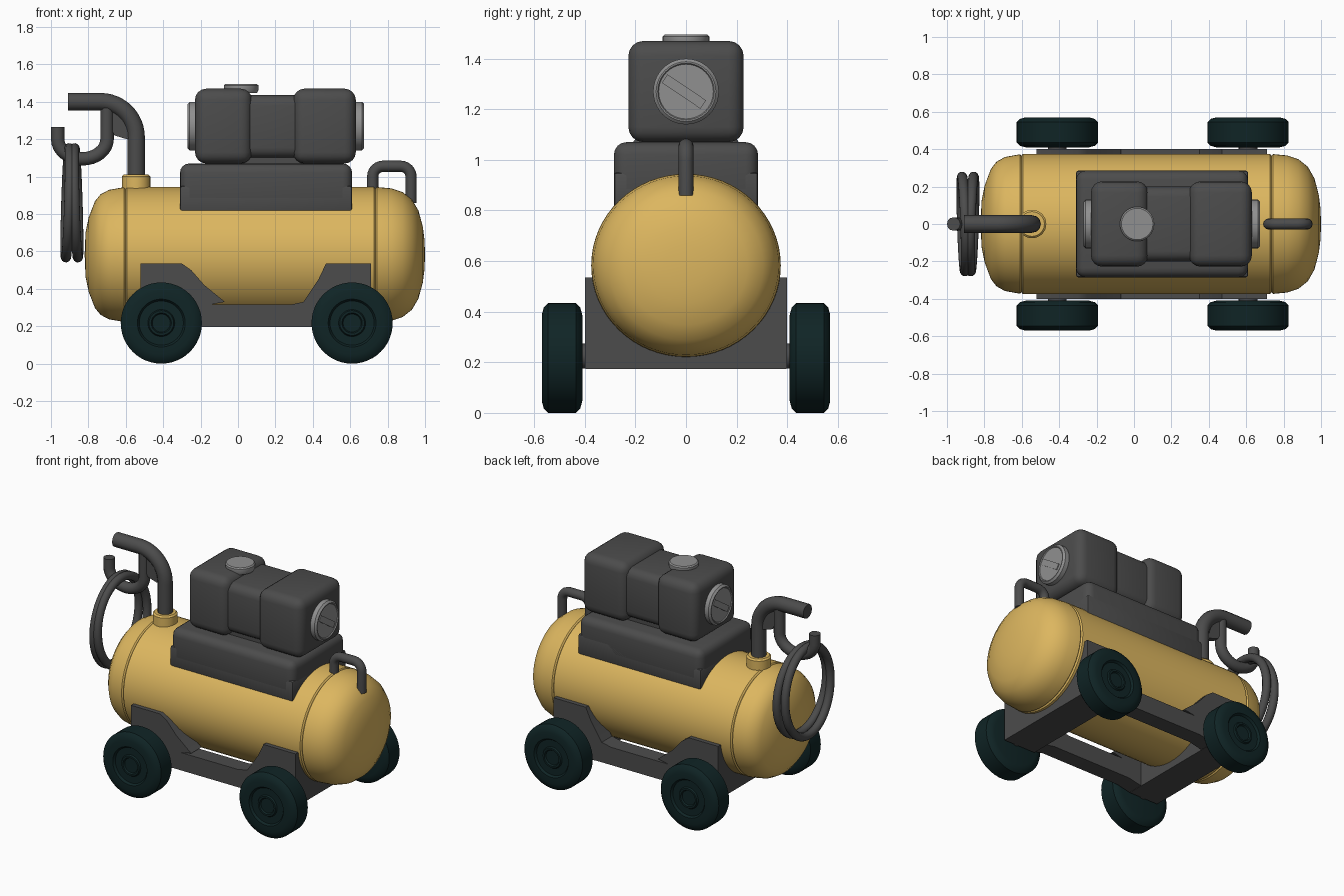
import bpy, bmesh, math
from mathutils import Matrix, Vector

if "Cube" in bpy.data.objects:
    bpy.data.objects.remove(bpy.data.objects["Cube"])

def mat(name, r, g, b):
    m = bpy.data.materials.new(name)
    m.diffuse_color = (r, g, b, 1)
    m.use_nodes = True
    m.node_tree.nodes["Principled BSDF"].inputs["Base Color"].default_value = m.diffuse_color
    return m

YELLOW = mat("tank yellow", 0.72, 0.47, 0.115)
GREY = mat("dark grey", 0.072, 0.072, 0.072)
STEEL = mat("light grey", 0.28, 0.28, 0.28)
RUBBER = mat("dark teal rubber", 0.005, 0.018, 0.019)

def finish(bm, name, material, angle=35):
    bmesh.ops.recalc_face_normals(bm, faces=bm.faces[:])
    me = bpy.data.meshes.new(name)
    bm.to_mesh(me)
    bm.free()
    me.materials.append(material)
    ob = bpy.data.objects.new(name, me)
    bpy.context.collection.objects.link(ob)
    smooth(ob, angle)
    return ob

def smooth(ob, angle=35):
    bpy.ops.object.select_all(action='DESELECT')
    ob.select_set(True)
    bpy.context.view_layer.objects.active = ob
    bpy.ops.object.shade_smooth_by_angle(angle=math.radians(angle))

def box(name, x, y, z, material, bevel=0, seg=4):
    bm = bmesh.new()
    bmesh.ops.create_cube(bm, size=1)
    for v in bm.verts:
        for i, (a, b) in enumerate((x, y, z)):
            v.co[i] = (a + b) / 2 + v.co[i] * (b - a)
    if bevel:
        bmesh.ops.bevel(bm, geom=bm.edges[:], offset=bevel, segments=seg,
                        profile=0.5, affect='EDGES')
    return finish(bm, name, material)

def lathe(name, profile, axis, centre, material, steps=48, stretch=1.0):
    """Spin (distance, radius) pairs about an axis; stretch widens y."""
    axis = Vector(axis)
    side = Vector((0, 0, 1)) if abs(axis.z) < 0.5 else Vector((1, 0, 0))
    other = axis.cross(side)
    bm = bmesh.new()
    rings = []
    for d, r in profile:
        ring = []
        for i in range(steps):
            a = 2 * math.pi * i / steps
            p = axis * d + side * (r * math.cos(a)) + other * (r * math.sin(a))
            p.y *= stretch
            ring.append(bm.verts.new(p + Vector(centre)))
        rings.append(ring)
    for a, b in zip(rings, rings[1:]):
        for i in range(steps):
            j = (i + 1) % steps
            bm.faces.new((a[i], a[j], b[j], b[i]))
    bmesh.ops.remove_doubles(bm, verts=bm.verts[:], dist=1e-5)
    return finish(bm, name, material)

def plate(name, outline, y0, y1, material):
    """Extrude an x-z outline from y0 to y1."""
    bm = bmesh.new()
    f = bm.faces.new([bm.verts.new((x, y0, z)) for x, z in outline])
    res = bmesh.ops.extrude_face_region(bm, geom=[f])
    for v in res["geom"]:
        if isinstance(v, bmesh.types.BMVert):
            v.co.y = y1
    return finish(bm, name, material)

def arc(cx, cz, rx, rz, a0, a1, n=10):
    return [(cx + rx * math.cos(math.radians(a0 + (a1 - a0) * i / n)), 0,
             cz + rz * math.sin(math.radians(a0 + (a1 - a0) * i / n)))
            for i in range(n + 1)]

def tube(name, pts, radius, material, closed=False):
    cu = bpy.data.curves.new(name, 'CURVE')
    cu.dimensions = '3D'
    cu.bevel_depth = radius
    cu.bevel_resolution = 4
    cu.use_fill_caps = True
    sp = cu.splines.new('POLY')
    sp.points.add(len(pts) - 1)
    for p, q in zip(sp.points, pts):
        p.co = (*q, 1)
    sp.use_cyclic_u = closed
    cu.materials.append(material)
    ob = bpy.data.objects.new(name, cu)
    bpy.context.collection.objects.link(ob)
    bpy.ops.object.select_all(action='DESELECT')
    ob.select_set(True)
    bpy.context.view_layer.objects.active = ob
    bpy.ops.object.convert(target='MESH')
    smooth(bpy.context.view_layer.objects.active)

# Tank with domed ends and seam grooves
lathe("tank", [(-0.82, 0), (-0.815, 0.12), (-0.798, 0.2), (-0.765, 0.285), (-0.735, 0.322),
               (-0.69, 0.346), (-0.61, 0.36), (-0.602, 0.353), (-0.594, 0.362),
               (0.727, 0.362), (0.735, 0.353), (0.743, 0.361), (0.82, 0.354), (0.88, 0.334),
               (0.93, 0.295), (0.965, 0.235), (0.988, 0.15), (0.997, 0.08), (1.0, 0)],
      (1, 0, 0), (0, 0, 0.583), YELLOW, 64, 1.035)

# Chassis: side plates with gussets, and cross saddles
SIDE = [(-0.52, 0.175), (-0.3, 0.175), (-0.2, 0.195), (0.4, 0.195), (0.5, 0.175), (0.71, 0.175),
        (0.71, 0.535), (0.47, 0.535), (0.43, 0.45), (0.35, 0.33), (0.28, 0.315), (-0.15, 0.315),
        (-0.07, 0.33), (-0.18, 0.42), (-0.25, 0.5), (-0.3, 0.535), (-0.52, 0.535)]
for s, side in ((-1, "front"), (1, "back")):
    plate(side + "_side_plate", SIDE, s * 0.29, s * 0.4, GREY)
for x0, x1, end in ((-0.52, -0.3, "left"), (0.47, 0.71, "right")):
    box(end + "_saddle", (x0, x1), (-0.398, 0.398), (0.173, 0.533), GREY)

# Wheels and axles
WHEEL = [(0.41, 0), (0.41, 0.17), (0.418, 0.2), (0.435, 0.217), (0.545, 0.217), (0.562, 0.2),
         (0.57, 0.17), (0.57, 0.128), (0.556, 0.118), (0.556, 0.072), (0.566, 0.066),
         (0.566, 0.054), (0.556, 0.048), (0.556, 0)]
for x, end in ((-0.41, "left"), (0.61, "right")):
    for s, side in ((-1, "front"), (1, "back")):
        lathe(f"{side}_{end}_wheel", WHEEL, (0, s, 0), (x, 0, 0.217), RUBBER)
    lathe(end + "_axle", [(-0.42, 0), (-0.42, 0.05), (0.42, 0.05), (0.42, 0)],
          (0, 1, 0), (x, 0, 0.225), GREY, 24)

# Motor and its base
box("motor_base", (-0.31, 0.61), (-0.285, 0.285), (0.835, 1.07), GREY, 0.05)
box("base_skirt", (-0.31, 0.61), (-0.285, 0.285), (0.81, 0.95), GREY, 0.012, 2)
box("motor_neck", (-0.1, 0.5), (-0.15, 0.15), (1.04, 1.15), GREY)
box("motor_left_block", (-0.23, 0.075), (-0.228, 0.228), (1.07, 1.47), GREY, 0.06)
box("motor_right_block", (0.295, 0.63), (-0.228, 0.228), (1.07, 1.47), GREY, 0.06)
box("motor_middle", (0.0, 0.37), (-0.2, 0.2), (1.1, 1.435), GREY, 0.055)

# Caps with slot bars
CAP = [(0, 0), (0, 0.13), (0.03, 0.13), (0.042, 0.118), (0.042, 0.112), (0.036, 0.108), (0.036, 0)]
for s, x, end in ((-1, -0.228, "left"), (1, 0.632, "right")):
    lathe(end + "_cap", CAP, (s, 0, 0), (x, 0, 1.27), STEEL, 40)
    bar = box(end + "_cap_bar", (-0.004, 0.004), (-0.092, 0.092), (-0.02, 0.02), STEEL)
    bar.matrix_world = (Matrix.Translation((x + s * 0.038, -0.008 * s, 1.27))
                        @ Matrix.Rotation(math.radians(-34 * s), 4, 'X'))
lathe("filler_cap", [(0, 0), (0, 0.085), (0.015, 0.092), (0.04, 0.092), (0.047, 0.084), (0.047, 0)],
      (0, 0, 1), (0.017, 0, 1.448), STEEL, 40)

# Outlet pipe, collar, hose hook and web
lathe("pipe_collar", [(0, 0), (0, 0.076), (0.1, 0.076), (0.11, 0.066), (0.11, 0)],
      (0, 0, 1), (-0.545, 0, 0.9), YELLOW, 32)
tube("outlet_pipe", [(-0.545, 0, 0.95)] + arc(-0.735, 1.21, 0.19, 0.19, 0, 90, 12)
     + [(-0.91, 0, 1.4)], 0.047, GREY)
tube("hose_hook", [(-0.7, 0, 1.4)] + arc(-0.832, 1.2, 0.132, 0.105, 0, -180, 16)
     + [(-0.964, 0, 1.265)], 0.036, GREY)
plate("hook_web", [(-0.7, 1.39), (-0.6, 1.34), (-0.56, 1.2), (-0.595, 1.2), (-0.66, 1.22),
                   (-0.7, 1.3)], -0.02, 0.02, GREY)

# Coiled hose: two tilted loops
for s, nm in ((-1, "outer"), (1, "inner")):
    pts = []
    for i in range(48):
        a = 2 * math.pi * i / 48
        pts.append((-0.888 + s * (0.023 - 0.009 * math.sin(a) + 0.008 * math.cos(a)),
                    0.253 * math.cos(a), 0.86 + 0.292 * math.sin(a)))
    tube(nm + "_hose_loop", pts, 0.027, GREY, True)

# Grab handle
tube("grab_handle", [(0.72, 0, 0.9)] + arc(0.775, 1.0, 0.055, 0.055, 180, 90, 6)
     + arc(0.87, 1.0, 0.055, 0.055, 90, 0, 6) + [(0.925, 0, 0.86)], 0.03, GREY)
